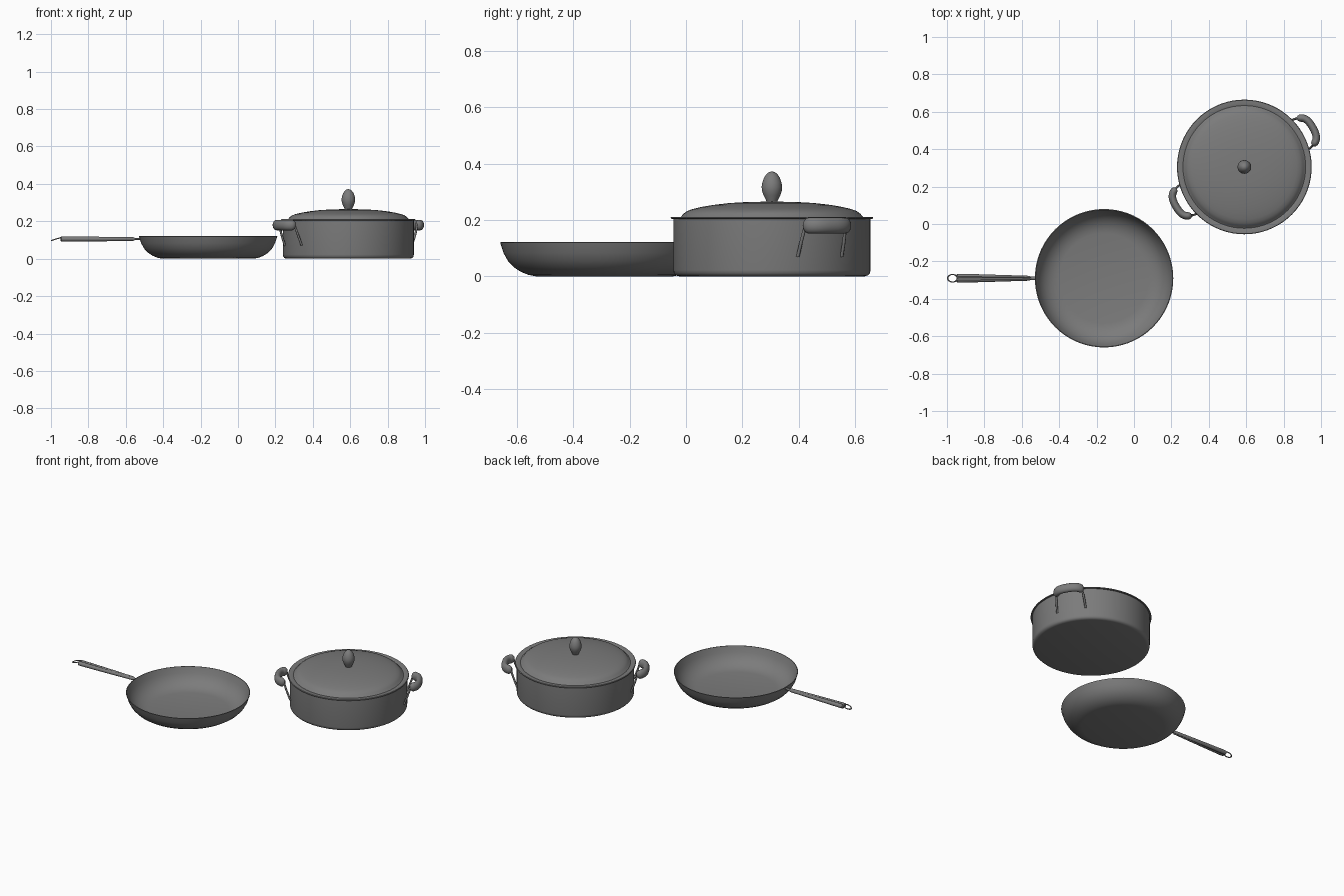
import bpy, bmesh
from math import cos, sin, pi, radians, exp
from mathutils import Vector, Matrix

cube = bpy.data.objects.get("Cube")
if cube:
    bpy.data.objects.remove(cube, do_unlink=True)

GREY = (0.2, 0.2, 0.2, 1)
metal = bpy.data.materials.new("dark_grey_metal")
metal.diffuse_color = GREY
metal.use_nodes = True
metal.node_tree.nodes["Principled BSDF"].inputs["Base Color"].default_value = GREY

PAN = Vector((-0.16, -0.29, 0))
POT = Vector((0.59, 0.305, 0))


def finish(name, bm, angle=35):
    bmesh.ops.remove_doubles(bm, verts=bm.verts, dist=0.00005)
    bmesh.ops.recalc_face_normals(bm, faces=bm.faces)
    mesh = bpy.data.meshes.new(name)
    bm.to_mesh(mesh)
    bm.free()
    mesh.materials.append(metal)
    obj = bpy.data.objects.new(name, mesh)
    bpy.context.collection.objects.link(obj)
    bpy.ops.object.select_all(action='DESELECT')
    obj.select_set(True)
    bpy.context.view_layer.objects.active = obj
    bpy.ops.object.shade_smooth_by_angle(angle=radians(angle))
    return obj


def loft(name, rings, closed_ends=True):
    """Skin a row of equal rings of points."""
    bm = bmesh.new()
    loops = [[bm.verts.new(p) for p in ring] for ring in rings]
    for a, b in zip(loops, loops[1:]):
        for i in range(len(a)):
            j = (i + 1) % len(a)
            bm.faces.new((a[i], a[j], b[j], b[i]))
    if closed_ends:
        bm.faces.new(loops[0])
        bm.faces.new(loops[-1])
    return finish(name, bm)


def revolve(name, profile, centre, steps=72):
    """Turn a radius/height profile around a vertical axis."""
    bm = bmesh.new()
    verts = [bm.verts.new((r, 0, z)) for r, z in profile]
    edges = [bm.edges.new(pair) for pair in zip(verts, verts[1:])]
    bmesh.ops.spin(bm, geom=verts + edges, cent=(0, 0, 0), axis=(0, 0, 1),
                   angle=2 * pi, steps=steps)
    bm.transform(Matrix.Translation(centre))
    return finish(name, bm)


# Frying pan: outer shell, rim, then inner shell
revolve("pan_body", [
    (0, 0), (0.245, 0), (0.27, 0.005), (0.295, 0.015), (0.32, 0.031),
    (0.342, 0.054), (0.358, 0.083), (0.37, 0.12), (0.366, 0.121),
    (0.353, 0.084), (0.337, 0.057), (0.316, 0.035), (0.292, 0.02),
    (0.268, 0.011), (0.24, 0.006), (0, 0.006)], PAN)

# Pan handle: tapered bar with a groove along its top and underside
rings = []
for x, w, h in [(-0.95, 0.016, 0.010), (-0.945, 0.023, 0.015),
                (-0.92, 0.024, 0.016), (-0.75, 0.019, 0.014),
                (-0.56, 0.013, 0.011), (-0.552, 0.009, 0.007)]:
    ring = []
    for i in range(32):
        a = 2 * pi * i / 32
        groove = 1 - 0.4 * exp(-(cos(a) / 0.25) ** 2)
        ring.append((x, PAN.y + w * cos(a), 0.105 + h * sin(a) * groove))
    rings.append(ring)
loft("pan_handle", rings)

# Slim neck between handle and pan
loft("pan_handle_neck", [
    [(x, PAN.y + 0.009 * cos(a), 0.105 + 0.006 * sin(a))
     for a in (2 * pi * i / 16 for i in range(16))] for x in (-0.57, -0.522)])

# Hanging loop at the end of the handle, drooping slightly
tilt = Matrix.Rotation(radians(-17), 3, 'Y')
rings = []
for i in range(33):
    a = 2 * pi * i / 32
    ring = []
    for j in range(8):
        b = 2 * pi * j / 8
        r = 0.02 + 0.003 * cos(b)
        p = tilt @ Vector((1.35 * r * cos(a), r * sin(a), 0.003 * sin(b)))
        ring.append(p + Vector((-0.97, PAN.y, 0.106)))
    rings.append(ring)
loft("hanging_loop", rings, closed_ends=False)

# Cooking pot
revolve("pot_body", [
    (0, 0), (0.33, 0), (0.341, 0.003), (0.348, 0.011), (0.35, 0.022),
    (0.35, 0.203), (0.342, 0.203), (0.342, 0.02), (0.33, 0.008), (0, 0.008)], POT)

# Domed lid with a flat flange and a shallow channel
revolve("pot_lid", [
    (0, 0.258), (0.215, 0.246), (0.28, 0.23), (0.315, 0.204), (0.357, 0.204),
    (0.36, 0.207), (0.357, 0.211), (0.336, 0.211), (0.328, 0.208),
    (0.322, 0.212), (0.314, 0.222), (0.3, 0.232), (0.28, 0.239),
    (0.25, 0.246), (0.21, 0.253), (0.15, 0.26), (0.08, 0.264), (0, 0.265)], POT)

# Egg-shaped lid knob
revolve("lid_knob", [
    (0, 0.26), (0.018, 0.262), (0.022, 0.272), (0.03, 0.288), (0.035, 0.303),
    (0.0365, 0.317), (0.034, 0.333), (0.028, 0.35), (0.019, 0.363),
    (0.01, 0.37), (0, 0.372)], POT, 32)

# Pot handles: a thick bowed grip on two thin wire brackets
for side, turn in (("left", 30), ("right", 210)):
    place = Matrix.Translation(POT) @ Matrix.Rotation(radians(turn), 4, 'Z')
    path = []
    for i in range(25):
        a = radians(-85 + 170 * i / 24)
        t = sin(a)
        path.append(Vector((0.362 + 0.06 * cos(a) ** 0.7,
                            0.08 * abs(t) ** 0.8 * (1 if t > 0 else -1), 0.18)))
    rings = []
    for i, p in enumerate(path):
        ahead = path[min(i + 1, 24)] - path[max(i - 1, 0)]
        across = ahead.cross(Vector((0, 0, 1))).normalized()
        size = (0.5, 0.85)[min(i, 24 - i)] if min(i, 24 - i) < 2 else 1
        rings.append([place @ (p + across * (0.02 * size * cos(b))
                               + Vector((0, 0, 0.028 * size * sin(b))))
                      for b in (2 * pi * k / 20 for k in range(20))])
    loft(side + "_pot_grip", rings)

    for end, s in (("a", -1), ("b", 1)):
        curve = bpy.data.curves.new(side + "_bracket_" + end, 'CURVE')
        curve.dimensions = '3D'
        curve.bevel_depth = 0.006
        curve.bevel_resolution = 2
        curve.use_fill_caps = True
        spline = curve.splines.new('BEZIER')
        points = [(0.38, 0.08, 0.185), (0.366, 0.086, 0.14), (0.34, 0.09, 0.07)]
        spline.bezier_points.add(len(points) - 1)
        for bp, (u, t, z) in zip(spline.bezier_points, points):
            bp.co = place @ Vector((u, s * t, z))
            bp.handle_left_type = bp.handle_right_type = 'AUTO'
        curve.materials.append(metal)
        bpy.context.collection.objects.link(
            bpy.data.objects.new(side + "_bracket_" + end, curve))
